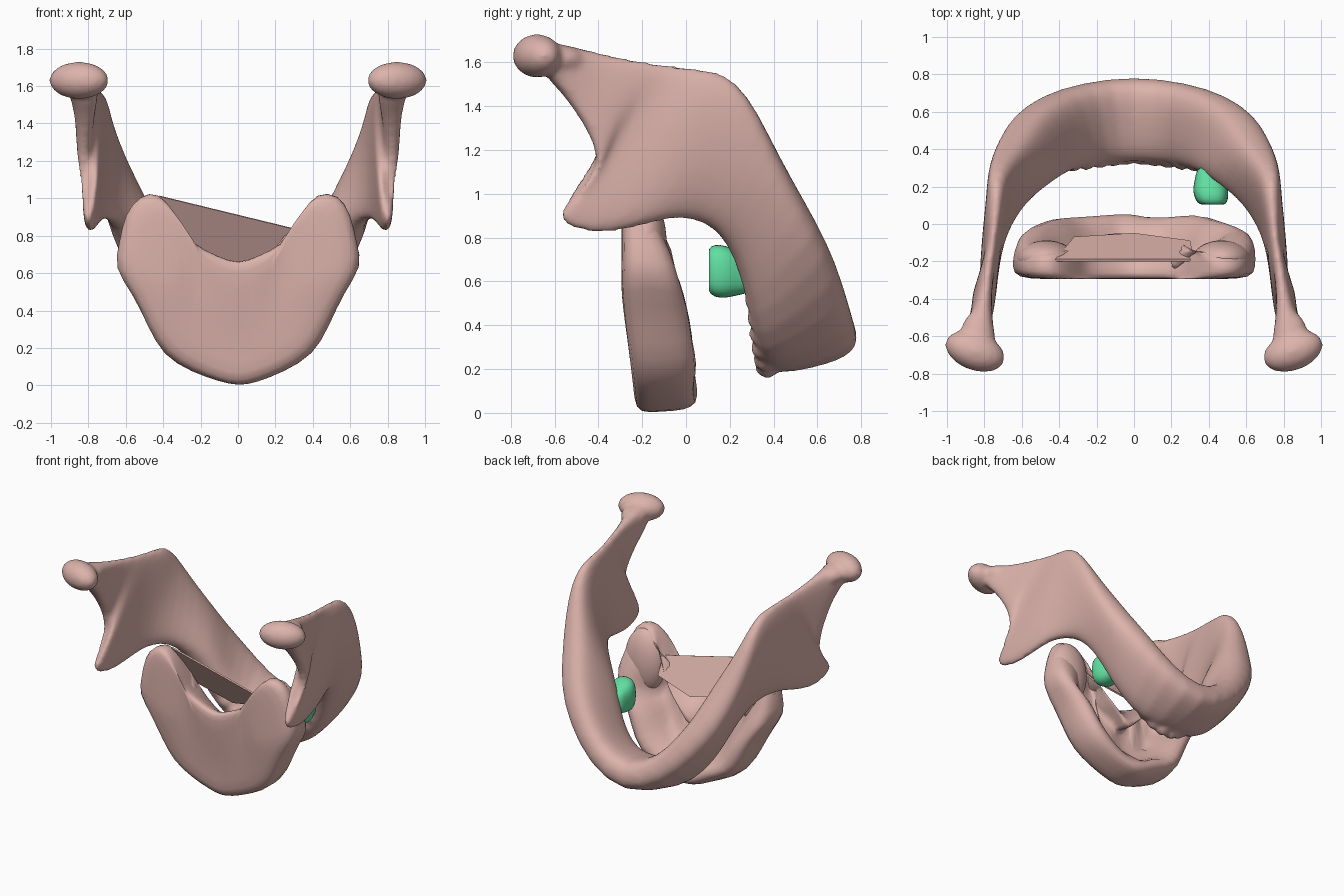
import bpy, bmesh, math, random
from mathutils import Vector, Matrix

if "Cube" in bpy.data.objects:
    bpy.data.objects.remove(bpy.data.objects["Cube"])
random.seed(4)

def material(name, rgb):
    m = bpy.data.materials.new(name)
    m.diffuse_color = (*rgb, 1)
    m.use_nodes = True
    m.node_tree.nodes["Principled BSDF"].inputs["Base Color"].default_value = m.diffuse_color
    return m

BONE = material("bone", (0.72, 0.45, 0.41))
GREEN = material("tooth_green", (0.12, 0.74, 0.36))

def finish(name, bm, mat):
    bmesh.ops.recalc_face_normals(bm, faces=bm.faces)
    me = bpy.data.meshes.new(name)
    bm.to_mesh(me)
    bm.free()
    for p in me.polygons:
        p.use_smooth = True
    ob = bpy.data.objects.new(name, me)
    bpy.context.collection.objects.link(ob)
    me.materials.append(mat)
    return ob

def subdivide(ob):
    sub = ob.modifiers.new("round", 'SUBSURF')
    sub.levels = sub.render_levels = 1

def bridge(bm, r0, r1):
    n = len(r0)
    for i in range(n):
        bm.faces.new((r0[i], r0[(i + 1) % n], r1[(i + 1) % n], r1[i]))

def blob(bm, centre, radii, turn=0):
    m = (Matrix.Translation(centre) @ Matrix.Rotation(turn, 4, 'Z')
         @ Matrix.Diagonal((*radii, 1)))
    bmesh.ops.create_uvsphere(bm, u_segments=20, v_segments=12, radius=1, matrix=m)

def spow(v, e):
    return math.copysign(abs(v) ** e, v)

# Lower jaw: right-half stations (base border xyz, tooth border xyz, thickness)
STATIONS = [
    (.84, -.66, 1.70, .84, -.66, 1.55, .20),
    (.82, -.54, 1.68, .82, -.57, 1.47, .15),
    (.80, -.42, 1.65, .83, -.46, 1.31, .10),
    (.785, -.30, 1.625, .835, -.39, 1.16, .09),
    (.77, -.18, 1.605, .825, -.43, 1.03, .09),
    (.755, -.08, 1.59, .80, -.65, .885, .09),
    (.745, .01, 1.58, .795, -.44, .80, .10),
    (.74, .09, 1.57, .77, -.22, .845, .12),
    (.735, .18, 1.55, .73, -.08, .89, .13),
    (.735, .28, 1.465, .67, .04, .885, .15),
    (.70, .38, 1.27, .60, .14, .84, .20),
    (.65, .48, 1.07, .49, .22, .72, .25),
    (.59, .595, .87, .41, .27, .55, .26),
    (.46, .69, .68, .33, .30, .39, .25),
    (.27, .755, .46, .19, .33, .27, .24),
]
MIDLINE = (0, .79, .33, 0, .34, .265, .25)
flip = lambda s: (-s[0], s[1], s[2], -s[3], s[4], s[5], s[6])
full = STATIONS + [MIDLINE] + [flip(s) for s in reversed(STATIONS)]

bm = bmesh.new()
last = len(full) - 1
mids = [(Vector(s[:3]) + Vector(s[3:6])) / 2 for s in full]
spans = [(Vector(s[:3]) - Vector(s[3:6])) / 2 for s in full]
normals = [(mids[min(i + 1, last)] - mids[max(i - 1, 0)]).cross(spans[i]).normalized()
           for i in range(last + 1)]
rings = []
for i, s in enumerate(full):
    n = (normals[max(i - 1, 0)] + normals[i] * 1.5 + normals[min(i + 1, last)]).normalized()
    ring = []
    for k in range(14):
        a = math.tau * k / 14
        p = mids[i] + spans[i] * spow(math.cos(a), .75) * 1.02 + n * s[6] / 2 * spow(math.sin(a), .65)
        ring.append(bm.verts.new(p))
    rings.append(ring)
for r0, r1 in zip(rings, rings[1:]):
    bridge(bm, r0, r1)
bm.faces.new(rings[0])
bm.faces.new(rings[-1])
# Condyle heads with tapering necks
for side in (1, -1):
    blob(bm, (.85 * side, -.68, 1.63), (.17, .105, .10), side * .35)
    blob(bm, (.835 * side, -.60, 1.615), (.095, .14, .07))
# Socket bumps along the tooth border
for side in (1, -1):
    for t in range(6):
        f = t / 5
        blob(bm, (side * (.04 + .36 * f), .37 - .045 * f, .215 + .30 * f ** 1.4), (.058,) * 3)
jaw = finish("lower_jaw", bm, BONE)
subdivide(jaw)
rm = jaw.modifiers.new("merge", 'REMESH')
rm.mode = 'VOXEL'
rm.voxel_size = .016
rm.use_smooth_shade = True
sm = jaw.modifiers.new("soften", 'SMOOTH')
sm.factor = .5
sm.iterations = 9

# Upper jaw: outline in x,z, right half from bottom centre round to the notch
HALF = [(.10, .015), (.24, .07), (.40, .16), (.49, .32), (.57, .49), (.665, .63), (.64, .76),
        (.605, .92), (.53, 1.02), (.42, 1.03), (.35, .94), (.29, .84), (.24, .76), (.11, .70)]
outline = [(0, -.01)] + HALF + [(0, .66)] + [(-x, z) for x, z in reversed(HALF)]

def jaw_ring(bm, depth, scale, drop, jitter):
    ring = []
    for x, z in outline:
        front = -.24 - .055 * min(1, z / .55)
        back = .045 - .16 * max(0, z - .4) / .5
        y = front + (back - front) * depth
        dip = drop * max(0, 1 - abs(x) / .42) if z > .6 else 0
        j = lambda: random.uniform(-jitter, jitter)
        ring.append(bm.verts.new((x * scale + j(), y + j(), .45 + (z - .45) * scale - dip + j())))
    return ring

bm = bmesh.new()
rings = [jaw_ring(bm, *r) for r in (
    (0, .55, 0, 0), (0, .88, 0, 0), (.10, 1, 0, 0), (.45, 1, .05, .012), (.8, .98, .14, .016),
    (1, .90, .2, .016), (.98, .74, .2, .035), (.55, .60, .16, .04), (.3, .5, .1, .02))]
for r0, r1 in zip(rings, rings[1:]):
    bridge(bm, r0, r1)
for ring in (rings[0], rings[-1]):
    bmesh.ops.triangulate(bm, faces=[bm.faces.new(ring)])
# Solid rounded lobes
for side in (1, -1):
    blob(bm, (.47 * side, -.185, .76), (.16, .10, .24))
upper = finish("upper_jaw", bm, BONE)
subdivide(upper)

# Thin sheet spanning the two lobes, leaning back towards its lower edge
bm = bmesh.new()
pts = [(-.42, -.20, 1.01), (.32, -.20, .83), (.30, -.10, .72), (0, -.06, .65), (-.32, -.08, .74)]
front = [bm.verts.new(p) for p in pts]
back = [bm.verts.new((x, y + .012, z + .004)) for x, y, z in pts]
bridge(bm, front, back)
bm.faces.new(front)
bm.faces.new(back)
sheet = finish("upper_jaw_sheet", bm, BONE)
for p in sheet.data.polygons:
    p.use_smooth = False

# Green molar: lofted crown and root stump, axis along y
bm = bmesh.new()
rings = []
for y, x, rx, rz in ((.108, .42, .04, .07), (.10, .42, .07, .10), (.13, .415, .09, .124),
                     (.18, .41, .098, .122), (.22, .405, .085, .108), (.26, .40, .072, .095),
                     (.31, .40, .06, .08)):
    rings.append([bm.verts.new((x + rx * spow(math.cos(a), .8), y,
                                .645 - .1 * (y - .17) + rz * spow(math.sin(a), .7)))
                  for a in (math.tau * k / 16 for k in range(16))])
for r0, r1 in zip(rings, rings[1:]):
    bridge(bm, r0, r1)
bm.faces.new(rings[0])
bm.faces.new(rings[-1])
subdivide(finish("molar_tooth", bm, GREEN))
